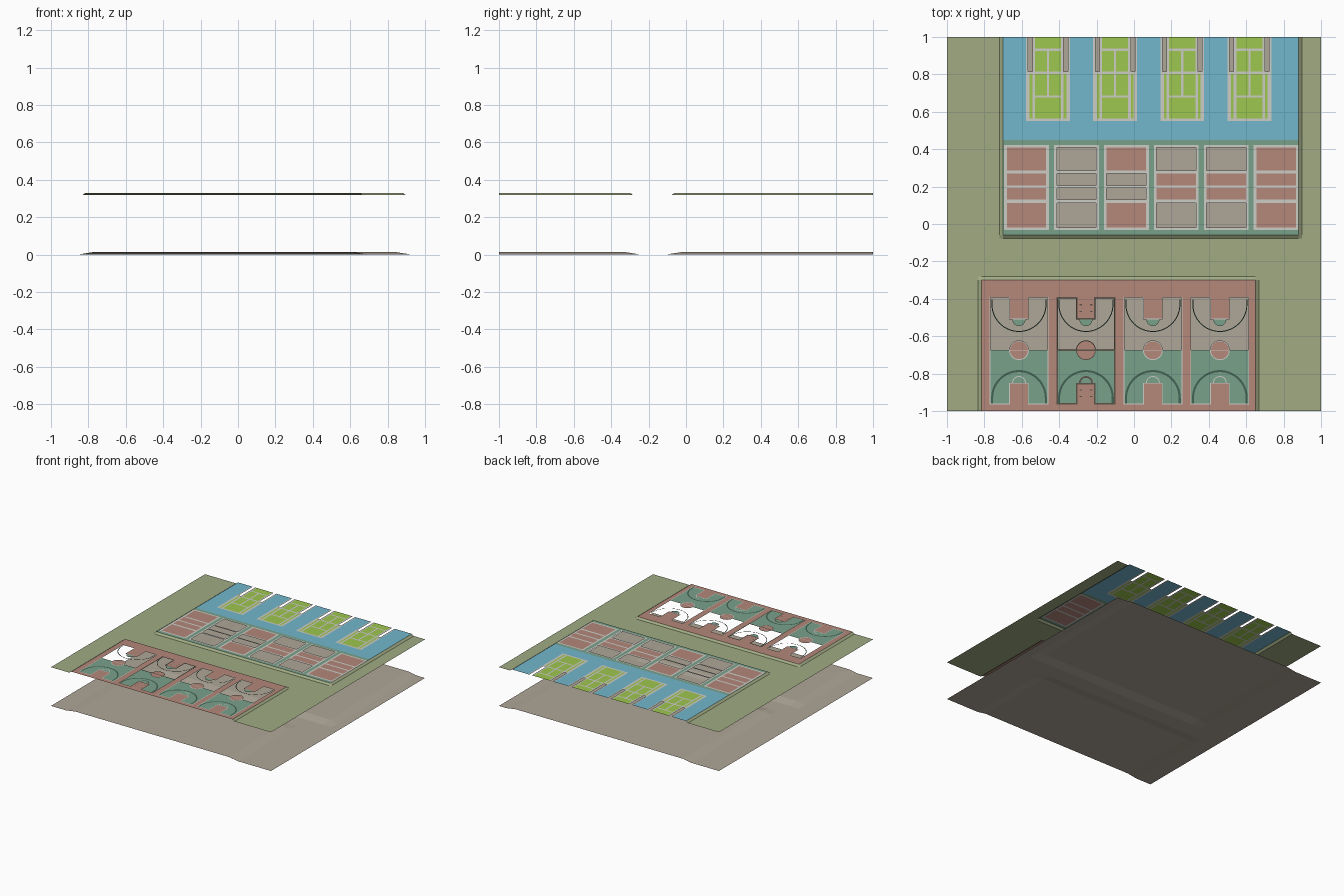
import bpy, bmesh, math

cube = bpy.data.objects.get("Cube")
if cube:
    bpy.data.objects.remove(cube, do_unlink=True)


def material(name, r, g, b):
    lin = [((c / 255 + 0.055) / 1.055) ** 2.4 for c in (r, g, b)] + [1]
    m = bpy.data.materials.new(name)
    m.use_nodes = True
    m.diffuse_color = lin
    m.node_tree.nodes["Principled BSDF"].inputs["Base Color"].default_value = lin
    return m


GRASS = material("grass green", 161, 171, 132)
EARTH = material("earth taupe", 175, 166, 151)
BLUE = material("court blue", 114, 183, 205)
LIME = material("court lime", 158, 199, 78)
RED = material("court red", 181, 135, 122)
TEAL = material("court teal", 122, 161, 139)
WHITE = material("line white", 204, 205, 198)
PINE = material("line dark green", 66, 98, 82)
DARK = material("line dark brown", 92, 84, 72)

GROUND_Z, PAD_Z, RISE = 0.318, 0.331, 0.013


def finish(name, bm, mats):
    bmesh.ops.recalc_face_normals(bm, faces=bm.faces)
    if sum(f.normal.z for f in bm.faces) < 0:
        bmesh.ops.reverse_faces(bm, faces=bm.faces)
    mesh = bpy.data.meshes.new(name)
    bm.to_mesh(mesh)
    bm.free()
    for m in mats:
        mesh.materials.append(m)
    obj = bpy.data.objects.new(name, mesh)
    bpy.context.collection.objects.link(obj)
    return obj


def sheet(name, rects, height, extra_x=(), extra_y=()):
    """Sheet cut along rectangles (x0, x1, y0, y1, material); later ones win, None is a hole."""
    bx0, bx1, by0, by1, _ = rects[0]

    def cuts(values, lo, hi):
        return sorted({round(v, 4) for v in values if lo - 1e-6 <= v <= hi + 1e-6})

    xs = cuts([v for r in rects for v in r[:2]] + list(extra_x), bx0, bx1)
    ys = cuts([v for r in rects for v in r[2:4]] + list(extra_y), by0, by1)
    mats = []
    bm = bmesh.new()
    grid = [[bm.verts.new((x, y, height(x, y))) for y in ys] for x in xs]
    for i in range(len(xs) - 1):
        for j in range(len(ys) - 1):
            cx, cy = (xs[i] + xs[i + 1]) / 2, (ys[j] + ys[j + 1]) / 2
            mat = None
            for r in rects:
                if r[0] < cx < r[1] and r[2] < cy < r[3]:
                    mat = r[4]
            if mat:
                if mat not in mats:
                    mats.append(mat)
                f = bm.faces.new((grid[i][j], grid[i + 1][j], grid[i + 1][j + 1], grid[i][j + 1]))
                f.material_index = mats.index(mat)
    bmesh.ops.delete(bm, geom=[v for v in bm.verts if not v.link_faces], context="VERTS")
    return finish(name, bm, mats)


def terraces(pads, slope, base):
    """Height of flat terraces with sloping banks, and the cut positions they need."""
    def height(x, y):
        best = 0
        for x0, x1, y0, y1 in pads:
            d = max(x0 - x, x - x1, y0 - y, y - y1, 0)
            best = max(best, 1 - d / slope)
        return base + RISE * best
    ex = [v for p in pads for v in (p[0] - slope, p[0], p[1], p[1] + slope)]
    ey = [v for p in pads for v in (p[2] - slope, p[2], p[3], p[3] + slope)]
    return height, ex, ey


def arc(name, cx, cy, r0, r1, mat, up=1, sweep=math.pi, leg=0.0, lift=0.001):
    """Flat arc band, or a disc when r0 is zero, with optional straight legs."""
    n = 28
    z = PAD_Z + lift
    bm = bmesh.new()
    dirs = [(math.cos(sweep * i / n), math.sin(sweep * i / n) * up, 0) for i in range(n + 1)]
    if leg:
        dirs = [(1, 0, -leg * up)] + dirs + [(-1, 0, -leg * up)]
    outer = [bm.verts.new((cx + r1 * a, cy + r1 * b + o, z)) for a, b, o in dirs]
    if r0 == 0:
        bm.faces.new(outer[:-1] if sweep > 4 else outer)
    else:
        inner = [bm.verts.new((cx + r0 * a, cy + r0 * b + o, z)) for a, b, o in dirs]
        for i in range(len(dirs) - 1):
            bm.faces.new((inner[i], outer[i], outer[i + 1], inner[i + 1]))
    bmesh.ops.delete(bm, geom=[v for v in bm.verts if not v.link_faces], context="VERTS")
    return finish(name, bm, [mat])


def flat(x, y):
    return PAD_Z


# Lower earth sheet with soft wide banks
h, ex, ey = terraces([(-0.78, 0.62, -1.5, -0.32), (-0.67, 0.85, -0.03, 1.5)], 0.08, 0.0)
sheet("lower_earth", [(-1, 1, -1, 1, EARTH)], h, ex, ey)

# Upper grass sheet, open where the court pads sit
front_pad = (-0.815, 0.65, -1.0, -0.3)
back_pad = (-0.7, 0.88, -0.06, 1.0)
h, ex, ey = terraces([(*front_pad[:2], -1.5, front_pad[3]), (*back_pad[:3], 1.5)], 0.018, GROUND_Z)
sheet("grass_ground", [(-1, 1, -1, 1, GRASS), (*front_pad, None), (*back_pad, None)], h, ex, ey)

# Tennis pad
rects = [(-0.7, 0.88, 0.45, 1, BLUE)]
for i in range(4):
    c = -0.46 + 0.359 * i
    rects.append((c - 0.117, c + 0.117, 0.55, 1, WHITE))
    rects.append((c - 0.07, c + 0.07, 0.565, 0.675, LIME))
    rects.append((c - 0.07, c + 0.07, 0.937, 1, LIME))
    for s in (-1, 1):
        def side(a, b, y0, y1, mat):
            xa, xb = sorted((c + s * a, c + s * b))
            rects.append((xa, xb, y0, y1, mat))
        side(0.006, 0.07, 0.688, 0.802, LIME)
        side(0.006, 0.07, 0.816, 0.925, LIME)
        side(0.084, 0.098, 0.565, 0.802, LIME)
        side(0.084, 0.106, 0.816, 1, None)
sheet("tennis_pad", rects, flat)

# Small court pad: four panels per court, R is red and o is open
rects = [(-0.7, 0.88, -0.06, 0.45, TEAL)]
bands = [(0.285, 0.41), (0.207, 0.27), (0.13, 0.193), (-0.02, 0.113)]
for i, code in enumerate(["RRRR", "oooo", "RooR", "oRRo", "oRRo", "RRRR"]):
    c = -0.575 + 0.267 * i
    rects.append((c - 0.12, c + 0.12, -0.033, 0.422, WHITE))
    for (y0, y1), k in zip(bands, code):
        rects.append((c - 0.105, c + 0.105, y0, y1, RED if k == "R" else None))
sheet("small_court_pad", rects, flat)

# Basketball pad: rear half of each court open, front half teal
rects = [(*front_pad, RED)]
MID = -0.675
for i in range(4):
    c = -0.615 + 0.358 * i
    line, w = (DARK, 0.008) if i == 1 else (WHITE, 0.004)
    rects.append((c - 0.157, c + 0.157, -0.965, -0.39, line))
    rects.append((c - 0.157 + w, c + 0.157 - w, MID + w / 2, -0.39 - w, None))
    rects.append((c - 0.157 + w, c + 0.157 - w, -0.965 + w, MID, TEAL))
    for y0, y1, g0, g1 in ((-0.51, -0.39, w, 0), (-0.965, -0.85, 0, w)):
        rects.append((c - 0.052, c + 0.052, y0, y1, line))
        rects.append((c - 0.052 + w, c + 0.052 - w, y0 + g0, y1 - g1, RED))
        if i == 1:
            for y in (y0 + 0.04, y0 + 0.075):
                for x in (c - 0.034, c + 0.022):
                    rects.append((x, x + 0.012, y, y + 0.006, DARK))
    # Centre circle, free throw halves and three point arcs
    tag = f"_{i + 1}"
    edge = DARK if i == 1 else WHITE
    arc("centre_disc" + tag, c, MID, 0, 0.05, RED, sweep=2 * math.pi)
    arc("centre_ring" + tag, c, MID, 0.048, 0.053, edge, sweep=2 * math.pi, lift=0.002)
    arc("rear_free_throw" + tag, c, -0.51, 0, 0.035, TEAL, up=-1)
    arc("front_free_throw" + tag, c, -0.85, 0.032, 0.037, edge)
    arc("rear_three_point" + tag, c, -0.43, 0.142, 0.147, PINE, up=-1, leg=0.025)
    arc("front_three_point" + tag, c, -0.93, 0.138, 0.149, PINE, leg=0.03)
    rects.append((c - 0.157, c + 0.157, MID - w / 2, MID + w / 2, line))
    if i == 1:
        arc("front_key_ring" + tag, c, -0.85, 0.028, 0.037, DARK, lift=0.002)
        plate = [(c - 0.05, c + 0.05, MID - w / 2, MID + w / 2, DARK)]
    else:
        plate = [(c - 0.05, c + 0.05, MID - 0.002, MID + 0.002, WHITE)]
    sheet("centre_stripe" + tag, plate, lambda x, y: PAD_Z + 0.002)
sheet("basketball_pad", rects, flat)
